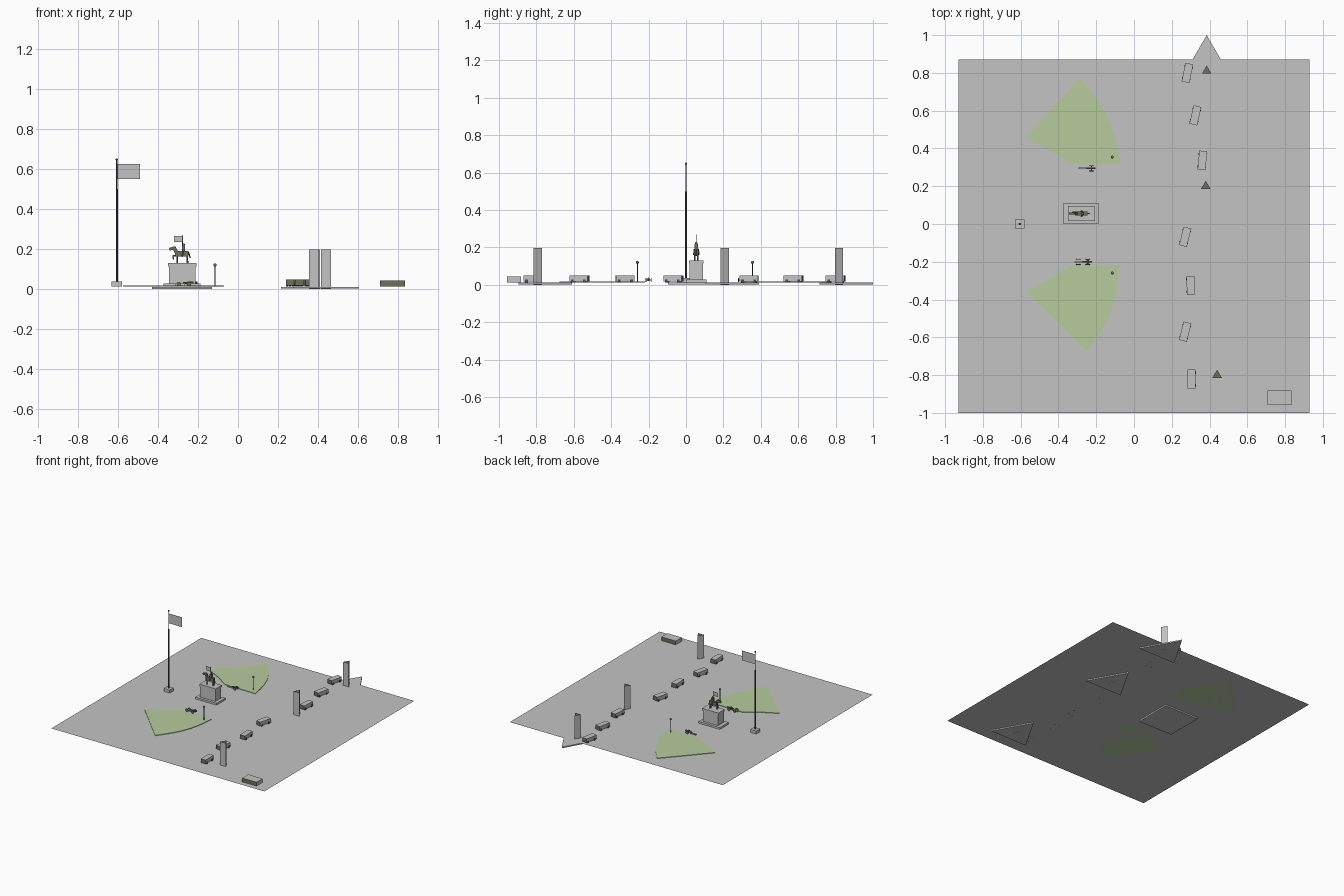
import bpy, bmesh
from math import radians, sin, cos, pi
from mathutils import Vector, Matrix

cube = bpy.data.objects.get("Cube")
if cube:
    bpy.data.objects.remove(cube, do_unlink=True)


def material(name, rgb):
    m = bpy.data.materials.new(name)
    m.use_nodes = True
    m.diffuse_color = (*rgb, 1)
    m.node_tree.nodes["Principled BSDF"].inputs["Base Color"].default_value = (*rgb, 1)
    return m


GREY = material("light grey stone", (0.55, 0.55, 0.55))
GREEN = material("pale lawn green", (0.47, 0.60, 0.34))
OLIVE = material("dark olive bronze", (0.16, 0.16, 0.11))
STEEL = material("dark steel", (0.07, 0.07, 0.09))

GROUND = 0.013


def finish(name, bm, mats, smooth=False):
    bmesh.ops.recalc_face_normals(bm, faces=bm.faces)
    mesh = bpy.data.meshes.new(name)
    bm.to_mesh(mesh)
    bm.free()
    for m in mats:
        mesh.materials.append(m)
    if smooth:
        mesh.shade_smooth()
    ob = bpy.data.objects.new(name, mesh)
    bpy.context.collection.objects.link(ob)
    return ob


def box(name, centre, size, mat, turn=0, tilt=0):
    bm = bmesh.new()
    bmesh.ops.create_cube(bm, size=1)
    bm.transform(Matrix.Translation(centre) @ Matrix.Rotation(radians(turn), 4, "Z")
                 @ Matrix.Rotation(radians(tilt), 4, "Y") @ Matrix.Diagonal((*size, 1)))
    return finish(name, bm, [mat])


def prism(name, outline, z0, z1, mats):
    bm = bmesh.new()
    face = bm.faces.new([bm.verts.new((x, y, z0)) for x, y in outline])
    if z1 > z0:
        top = bmesh.ops.extrude_face_region(bm, geom=[face])["geom"]
        bmesh.ops.translate(bm, vec=(0, 0, z1 - z0),
                            verts=[v for v in top if isinstance(v, bmesh.types.BMVert)])
    ob = finish(name, bm, mats)
    return ob


def rod(name, a, b, r, mat, sides=8):
    a, b = Vector(a), Vector(b)
    bm = bmesh.new()
    bmesh.ops.create_cone(bm, cap_ends=True, segments=sides, radius1=r, radius2=r,
                          depth=(b - a).length)
    turn = (b - a).to_track_quat("Z", "Y").to_matrix().to_4x4()
    bm.transform(Matrix.Translation((a + b) / 2) @ turn)
    return finish(name, bm, [mat])


def ball(name, centre, r, mat):
    bm = bmesh.new()
    bmesh.ops.create_uvsphere(bm, u_segments=12, v_segments=8, radius=r)
    bm.transform(Matrix.Translation(centre))
    return finish(name, bm, [mat], True)


def triangle(x, y, r):
    return [(x + r * cos(a), y + r * sin(a)) for a in (pi / 2, pi * 7 / 6, pi * 11 / 6)]


# Plaza sheet
prism("plaza_ground", [(-0.93, -1), (0.93, -1), (0.93, 0.87), (-0.93, 0.87)],
      GROUND, GROUND, [GREY])

# Three-sided pillars on triangular slabs
for i, (x, y) in enumerate([(0.385, 0.81), (0.38, 0.20), (0.44, -0.80)]):
    prism(f"pillar_slab_{i}", triangle(x, y, 0.19), 0.002, 0.0115, [GREY])
    pillar = prism(f"pillar_{i}", triangle(x, y, 0.029), 0, 0.197, [GREY, OLIVE])
    for p in pillar.data.polygons:
        p.material_index = int(p.normal.z > 0.5)


# Fan-shaped lawns with curved outer edges
def bend(a, b, bulge, steps=12):
    a, b = Vector(a), Vector(b)
    side = Vector((b.y - a.y, a.x - b.x)) * bulge
    return [tuple(a.lerp(b, t / steps) + side * sin(pi * t / steps)) for t in range(steps + 1)]


north = bend((-0.07, 0.315), (-0.288, 0.772), 0.09) + bend((-0.574, 0.455), (-0.34, 0.318), -0.03)
south = bend((-0.077, -0.22), (-0.25, -0.677), -0.09) + bend((-0.57, -0.354), (-0.34, -0.22), 0.03)
prism("north_lawn", north, GROUND, GROUND + 0.004, [GREEN])
prism("south_lawn", south, GROUND, GROUND + 0.004, [GREEN])

# Monument footing and pedestal
MX, MY = -0.28, 0.055
box("monument_footing", (MX, MY, 0.006), (0.30, 0.30, 0.011), GREY)
box("pedestal_step", (MX, MY, 0.02), (0.185, 0.11, 0.015), GREY)
box("pedestal_body", (MX + 0.002, MY, 0.07), (0.132, 0.07, 0.09), GREY)
box("pedestal_cap", (MX + 0.002, MY, 0.122), (0.142, 0.078, 0.016), GREY)

# Horse and rider, facing -x
box("horse_body", (-0.279, MY, 0.176), (0.066, 0.022, 0.027), OLIVE)
box("horse_neck", (-0.312, MY, 0.193), (0.018, 0.012, 0.034), OLIVE, tilt=-25)
box("horse_head", (-0.328, MY, 0.203), (0.032, 0.012, 0.014), OLIVE, tilt=-15)
rod("horse_tail", (-0.247, MY, 0.185), (-0.238, MY, 0.155), 0.003, OLIVE)
for side in (-1, 1):
    y = MY + side * 0.007
    rod(f"horse_hind_leg_{side}", (-0.253, y, 0.168), (-0.252, y, 0.13), 0.004, OLIVE)
    rod(f"rider_leg_{side}", (-0.272, MY + side * 0.012, 0.192),
        (-0.28, MY + side * 0.014, 0.16), 0.003, OLIVE)
rod("horse_front_leg", (-0.304, MY - 0.007, 0.168), (-0.304, MY - 0.007, 0.13), 0.004, OLIVE)
rod("horse_raised_thigh", (-0.305, MY + 0.007, 0.17), (-0.325, MY + 0.007, 0.165), 0.004, OLIVE)
rod("horse_raised_shin", (-0.325, MY + 0.007, 0.167), (-0.322, MY + 0.007, 0.148), 0.003, OLIVE)
box("rider_torso", (-0.272, MY, 0.202), (0.014, 0.018, 0.03), OLIVE)
ball("rider_head", (-0.272, MY, 0.222), 0.007, OLIVE)
rod("rider_banner_staff", (-0.277, MY, 0.188), (-0.277, MY, 0.268), 0.0015, OLIVE)
box("rider_banner", (-0.298, MY, 0.25), (0.042, 0.002, 0.032), GREY)

# Small cannons beside the monument
for i, (x, y) in enumerate([(-0.225, 0.295), (-0.245, -0.20)]):
    rod(f"cannon_barrel_{i}", (x - 0.03, y, 0.03), (x + 0.022, y, 0.034), 0.005, OLIVE)
    for side in (-1, 1):
        rod(f"cannon_wheel_{i}_{side}", (x, y + side * 0.012, 0.025),
            (x, y + side * 0.016, 0.025), 0.011, OLIVE, 12)
    rod(f"cannon_axle_{i}", (x, y - 0.016, 0.025), (x, y + 0.016, 0.025), 0.003, OLIVE)
    box(f"cannon_trail_{i}", (x - 0.045, y, 0.023), (0.05, 0.01, 0.008), GREY)
for side in (-1, 1):
    rod(f"limber_wheel_{side}", (-0.295, -0.20 + side * 0.012, 0.025),
        (-0.295, -0.20 + side * 0.016, 0.025), 0.011, OLIVE, 12)

# Lamp posts
for i, y in enumerate((0.355, -0.26)):
    rod(f"lamp_post_{i}", (-0.115, y, GROUND), (-0.115, y, 0.118), 0.003, STEEL)
    ball(f"lamp_globe_{i}", (-0.115, y, 0.12), 0.008, OLIVE)

# Flagpole
FX = -0.605
box("flagpole_base", (FX, 0, 0.025), (0.052, 0.05, 0.024), GREY)
rod("flagpole_lower", (FX, 0, 0.03), (FX, 0, 0.50), 0.005, STEEL)
rod("flagpole_upper", (FX, 0, 0.50), (FX, 0, 0.645), 0.003, STEEL)
ball("flagpole_finial", (FX, 0, 0.647), 0.006, STEEL)
box("flag", (FX + 0.058, 0, 0.587), (0.116, 0.002, 0.076), GREY)


# Block with olive ends
def block(name, centre, size, turn=0):
    ob = box(name, centre, size, GREY, turn)
    ob.data.materials.append(OLIVE)
    for p in ob.data.polygons:
        p.material_index = int(abs(p.normal.y) > 0.8)


# Row of buses
buses = [(0.283, 0.80, -12), (0.325, 0.575, -13), (0.362, 0.337, -5), (0.271, -0.068, -14),
         (0.300, -0.325, 2), (0.271, -0.57, -14), (0.305, -0.82, 0)]
for i, (x, y, turn) in enumerate(buses):
    block(f"bus_body_{i}", (x, y, 0.0335), (0.042, 0.10, 0.031), turn)
    spin = Matrix.Rotation(radians(turn), 3, "Z")
    for end in (-1, 1):
        for side in (-1, 1):
            off = spin @ Vector((side * 0.019, end * 0.033, 0))
            box(f"bus_wheel_{i}_{end}_{side}", (x + off.x, y + off.y, 0.021),
                (0.007, 0.014, 0.016), STEEL, turn)

# Low block in the front corner
block("corner_block", (0.77, -0.92, 0.028), (0.125, 0.075, 0.03))
